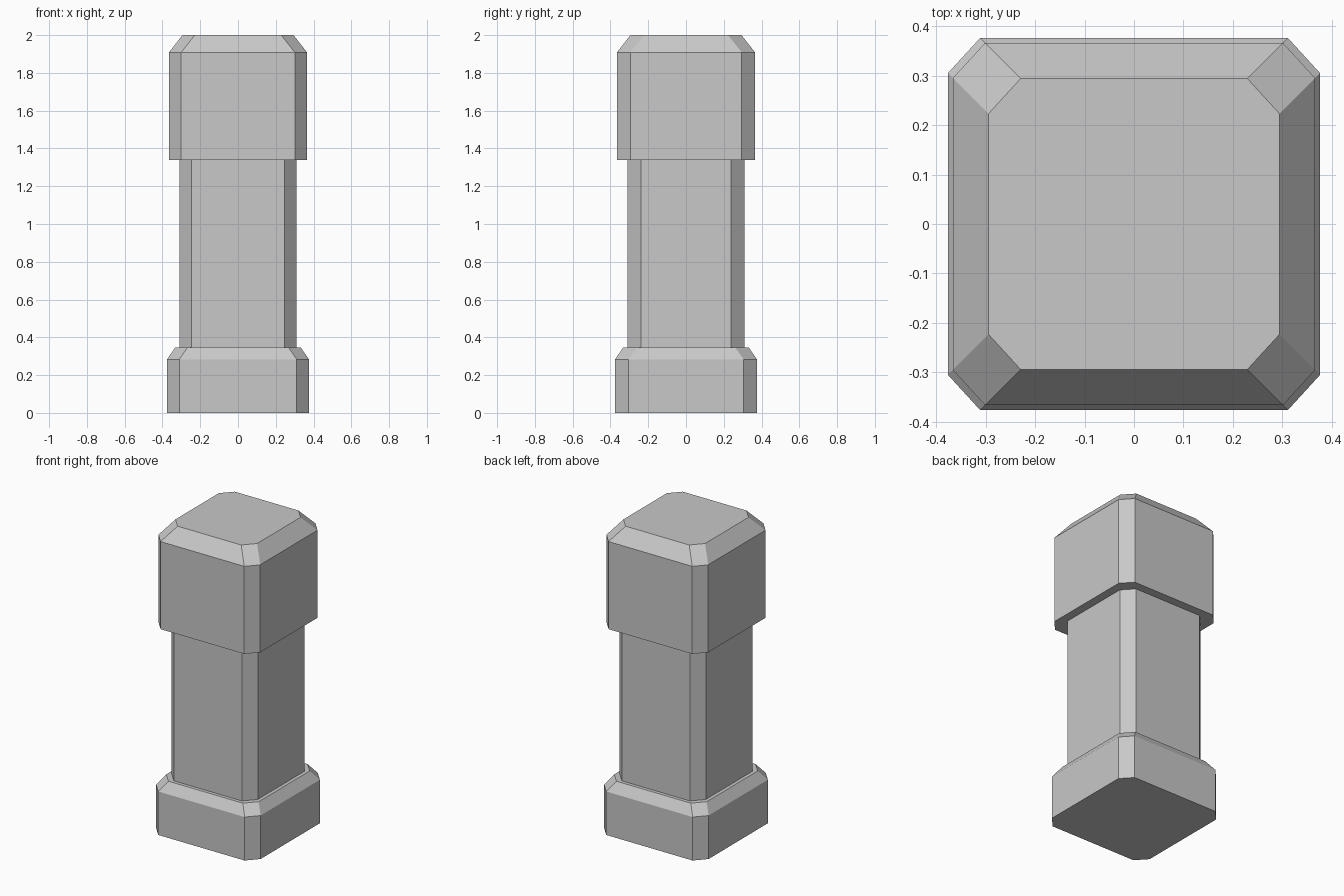
import bpy
import bmesh

cube = bpy.data.objects.get("Cube")
if cube:
    bpy.data.objects.remove(cube, do_unlink=True)

stone = bpy.data.materials.new("light_grey_stone")
stone.use_nodes = True
stone.diffuse_color = (0.58, 0.58, 0.58, 1)
stone.node_tree.nodes["Principled BSDF"].inputs["Base Color"].default_value = stone.diffuse_color

CUT_X, CUT_Y = 0.065, 0.071  # corner chamfer along each axis


def ring(bm, half, z):
    """Square outline with chamfered corners, counter-clockwise."""
    ix, iy = half - CUT_X, half - CUT_Y
    outline = []
    for sx, sy in ((1, 1), (-1, 1), (-1, -1), (1, -1)):
        corner = [(sx * half, sy * iy), (sx * ix, sy * half)]
        outline += corner if sx * sy > 0 else corner[::-1]
    return [bm.verts.new((x, y, z)) for x, y in outline]


def block(name, profile):
    """Stack chamfered rings given as (half width, height) and close both ends."""
    bm = bmesh.new()
    rings = [ring(bm, half, z) for half, z in profile]
    for low, high in zip(rings, rings[1:]):
        for i in range(len(low)):
            j = (i + 1) % len(low)
            bm.faces.new((low[i], low[j], high[j], high[i]))
    bm.faces.new(rings[0][::-1])
    bm.faces.new(rings[-1])
    mesh = bpy.data.meshes.new(name)
    bm.to_mesh(mesh)
    bm.free()
    mesh.materials.append(stone)
    obj = bpy.data.objects.new(name, mesh)
    bpy.context.collection.objects.link(obj)


# Foot with sloped shoulder, plain shaft, and head with sloped top
block("base", [(0.376, 0), (0.376, 0.283), (0.333, 0.345)])
block("shaft", [(0.31, 0.3), (0.31, 1.37)])
block("cap", [(0.366, 1.338), (0.366, 1.908), (0.294, 2)])
